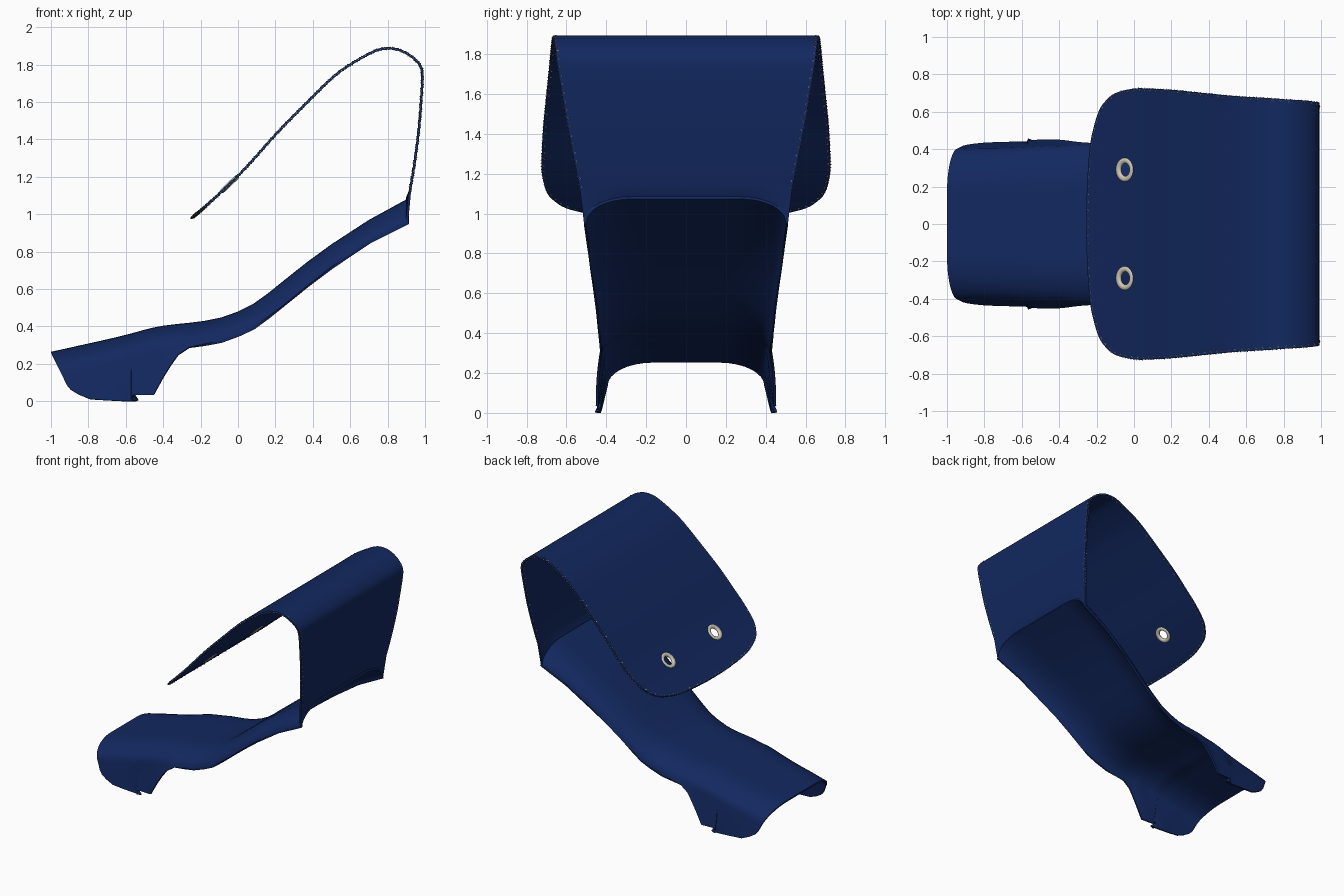
import bpy, math
from mathutils import Vector

if "Cube" in bpy.data.objects:
    bpy.data.objects.remove(bpy.data.objects["Cube"])


def material(name, rgb):
    m = bpy.data.materials.new(name)
    m.diffuse_color = (*rgb, 1)
    m.use_nodes = True
    m.node_tree.nodes["Principled BSDF"].inputs["Base Color"].default_value = m.diffuse_color
    return m


NAVY = material("navy leather", (0.006, 0.021, 0.115))
THREAD = material("tan thread", (0.55, 0.47, 0.28))
METAL = material("pale metal", (0.62, 0.58, 0.47))
THICK = 0.013


def activate(ob):
    bpy.ops.object.select_all(action='DESELECT')
    ob.select_set(True)
    bpy.context.view_layer.objects.active = ob


def sheet(name, rows, flip):
    """Skin a grid of points and thicken it inwards."""
    n = len(rows[0])
    faces = []
    for i in range(len(rows) - 1):
        for j in range(n - 1):
            a, b = i * n + j, (i + 1) * n + j
            f = (a, b, b + 1, a + 1)
            faces.append(f[::-1] if flip else f)
    me = bpy.data.meshes.new(name)
    me.from_pydata([p for r in rows for p in r], [], faces)
    me.materials.append(NAVY)
    ob = bpy.data.objects.new(name, me)
    bpy.context.collection.objects.link(ob)
    activate(ob)
    mod = ob.modifiers.new("thickness", 'SOLIDIFY')
    mod.thickness, mod.offset = THICK, -1
    bpy.ops.object.modifier_apply(modifier=mod.name)
    return ob


def spline(pts, n):
    """Smooth path through the points."""
    out = []
    for i in range(len(pts) - 1):
        p0, p1, p2, p3 = (pts[max(i - 1, 0)], pts[i], pts[i + 1],
                          pts[min(i + 2, len(pts) - 1)])
        for k in range(n):
            t = k / n
            out.append(tuple(0.5 * (2 * b + (c - a) * t + (2 * a - 5 * b + 4 * c - d) * t * t
                                    + (3 * b - a - 3 * c + d) * t ** 3)
                             for a, b, c, d in zip(p0, p1, p2, p3)))
    return out + [tuple(pts[-1])]


def section(w, depth):
    """Arched cross-section: flat top, round shoulders, short walls. Gives (y, drop)."""
    c = min(depth, 0.125)
    lean = 0.03 * min(1, (depth - c) / 0.12)
    ws, r = w - lean, 0.24
    half = [(ws - r) * k / 3 for k in range(3)]
    half = [(y, 0) for y in half]
    for k in range(9):
        a = math.pi / 2 * k / 8
        half.append((ws - r + r * math.sin(a), c * (1 - math.cos(a))))
    for k in range(1, 6):
        half.append((ws + lean * k / 5 + 0.0002 * k, c + (depth - c) * k / 5))
    return [(-y, d) for y, d in half[:0:-1]] + half


# Tongue: stations of x, top height, edge height, half width
STATIONS = [
    (-1, .265, .012, .435), (-.93, .28, .006, .438), (-.85, .298, .002, .44),
    (-.75, .32, 0, .44), (-.65, .343, 0, .443), (-.571, .363, 0, .446),
    (-.57, .363, .035, .446), (-.51, .38, .035, .45), (-.45, .395, .035, .452),
    (-.40, .404, .13, .45), (-.36, .409, .195, .446), (-.32, .414, .25, .44),
    (-.26, .42, .29, .434), (-.18, .43, .307, .431), (-.09, .448, .325, .431),
    (0, .48, .358, .434), (.08, .52, .395, .438), (.16, .577, .452, .445),
    (.25, .65, .52, .452), (.37, .745, .618, .465), (.5, .84, .72, .48),
    (.7, .97, .855, .497), (.91, 1.085, .96, .512)]


def front_shift(drop):
    t = drop / 0.253
    return 0.12 * t + 0.09 * max(0, (t - .7) / .3) ** 2


rows = []
for x, top, low, w in STATIONS:
    fall = max(0, min(1, (-.572 - x) / .428))
    rows.append([(x + front_shift(d) * fall, y, top - d) for y, d in section(w, top - low)])
tongue = sheet("tongue", rows, False)
activate(tongue)
bpy.ops.object.shade_smooth_by_angle(angle=math.radians(40))

# Strap: path of x, z, half width, rising from the tongue and folding forward
PATH = spline([
    (.925, 1.12, .532), (.95, 1.27, .562), (.973, 1.45, .597), (.985, 1.6, .622),
    (.992, 1.75, .647), (.972, 1.81, .653), (.92, 1.857, .66), (.855, 1.887, .664),
    (.79, 1.893, .668), (.72, 1.875, .673), (.6, 1.808, .68), (.5, 1.735, .687),
    (.35, 1.588, .702), (.2, 1.435, .717), (.08, 1.3, .724), (0, 1.215, .724),
    (-.1, 1.118, .7), (-.155, 1.068, .655), (-.19, 1.036, .6), (-.22, 1.011, .5),
    (-.238, .997, .4), (-.25, .988, .23), (-.255, .985, .08)], 3)
base = rows[-1]
frac = [p[1] / base[-1][1] for p in base]
strap = sheet("strap", [base] + [[(x, f * w, z) for f in frac] for x, z, w in PATH], True)

# Eyelets: holes through the flap, each lined with a rounded ring
normal = Vector((-.69, 0, .724))
rot = normal.to_track_quat('Z', 'Y').to_euler()
for side, y in (("left", .29), ("right", -.29)):
    loc = Vector((-.05, y, 1.166)) - normal * THICK / 2
    bpy.ops.mesh.primitive_cylinder_add(vertices=24, radius=.045, depth=.15,
                                        location=loc, rotation=rot)
    cutter = bpy.context.object
    cutter.hide_render = True
    activate(strap)
    mod = strap.modifiers.new("hole", 'BOOLEAN')
    mod.operation, mod.solver, mod.object = 'DIFFERENCE', 'EXACT', cutter
    bpy.ops.object.modifier_apply(modifier=mod.name)
    bpy.data.objects.remove(cutter)
    bpy.ops.mesh.primitive_torus_add(major_segments=32, minor_segments=10, major_radius=.05,
                                     minor_radius=.016, location=loc, rotation=rot)
    ring = bpy.context.object
    ring.name = side + "_eyelet"
    ring.scale.z = .8
    ring.data.materials.append(METAL)
    bpy.ops.object.shade_smooth()
activate(strap)
bpy.ops.object.shade_smooth_by_angle(angle=math.radians(40))

# Edge stitching: thread whipped over the strap's free edge
edge = []
for i, (x, z, w) in enumerate(PATH):
    a, b = PATH[max(i - 1, 0)], PATH[min(i + 1, len(PATH) - 1)]
    edge.append((Vector((x, w, z)), Vector((b[1] - a[1], 0, a[0] - b[0])).normalized()))
edge += [(Vector((p.x, -p.y, p.z)), n) for p, n in reversed(edge)]
STEP, carry, k, thread = .011, 0, 0, []
for (p, n), (q, m) in zip(edge, edge[1:]):
    length = (q - p).length
    t = (q - p).normalized()
    while carry < length:
        nn = n.lerp(m, carry / length).normalized()
        inward = nn.cross(t).normalized()
        inset, lift = ((.016, .002), (-.002, -THICK / 2),
                       (.016, -THICK - .002), (-.002, -THICK / 2))[k % 4]
        thread.append(p + t * carry + inward * inset + nn * lift)
        carry += STEP
        k += 1
    carry -= length
cu = bpy.data.curves.new("edge_stitching", 'CURVE')
cu.dimensions = '3D'
cu.bevel_depth, cu.bevel_resolution = .0025, 0
sp = cu.splines.new('POLY')
sp.points.add(len(thread) - 1)
for pt, co in zip(sp.points, thread):
    pt.co = (*co, 1)
cu.materials.append(THREAD)
bpy.context.collection.objects.link(bpy.data.objects.new("edge_stitching", cu))
